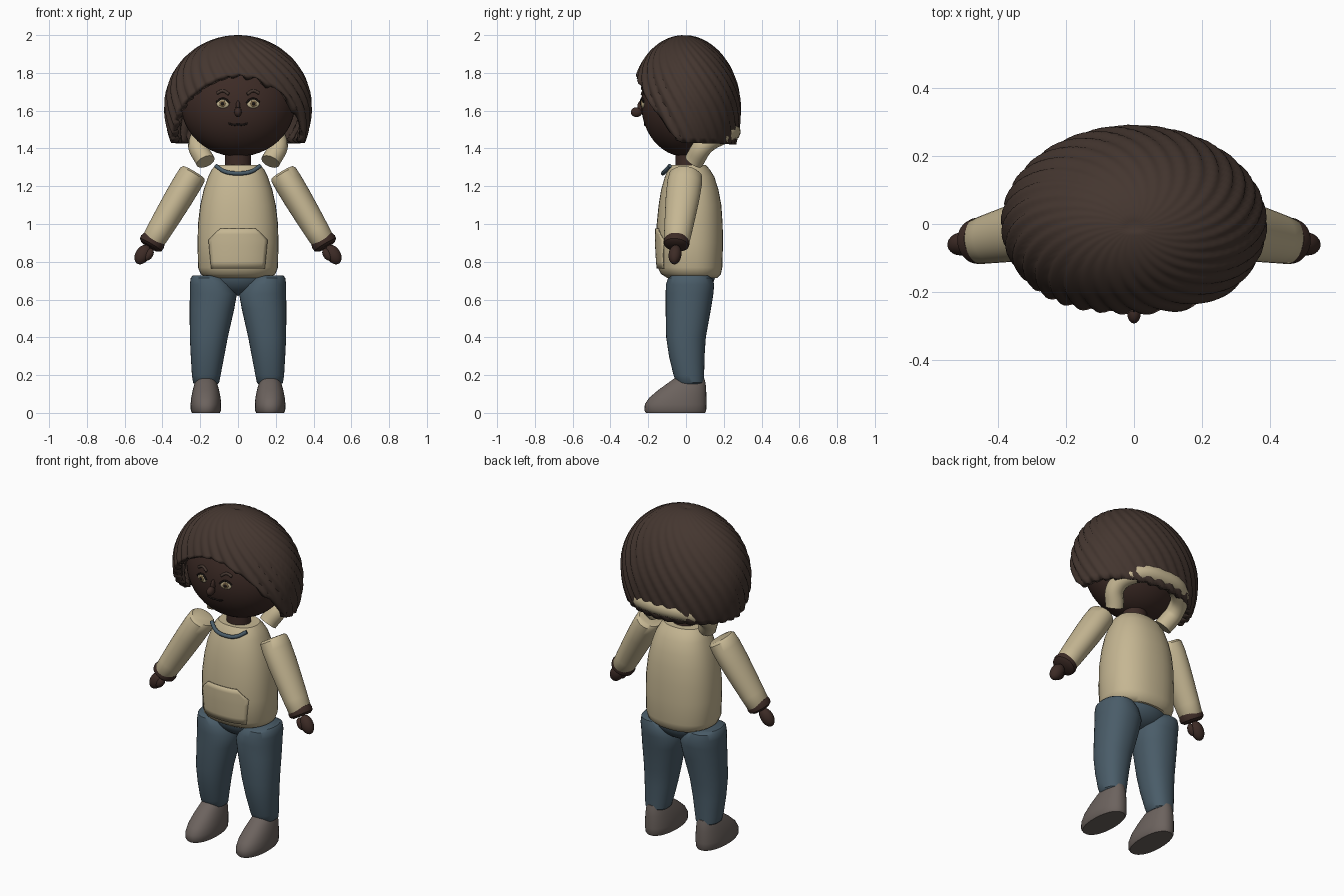
import bpy, bmesh, math
from mathutils import Vector, Matrix

if "Cube" in bpy.data.objects:
    bpy.data.objects.remove(bpy.data.objects["Cube"])


def material(name, rgb):
    m = bpy.data.materials.new(name)
    m.diffuse_color = (*rgb, 1)
    m.use_nodes = True
    m.node_tree.nodes["Principled BSDF"].inputs["Base Color"].default_value = m.diffuse_color
    return m


HAIR = material("dark brown hair", (.058, .037, .029))
SKIN = material("deep brown skin", (.046, .024, .019))
CREAM = material("cream fabric", (.56, .47, .29))
DENIM = material("slate blue denim", (.068, .108, .140))
SHOE = material("grey shoe", (.150, .124, .112))
BLACK = material("near black", (.012, .008, .007))
IRIS = material("hazel iris", (.16, .11, .05))


def finish(name, bm, mat, angle=40):
    bmesh.ops.recalc_face_normals(bm, faces=bm.faces)
    me = bpy.data.meshes.new(name)
    bm.to_mesh(me)
    bm.free()
    me.materials.append(mat)
    ob = bpy.data.objects.new(name, me)
    bpy.context.collection.objects.link(ob)
    bpy.ops.object.select_all(action='DESELECT')
    ob.select_set(True)
    bpy.context.view_layer.objects.active = ob
    bpy.ops.object.shade_smooth_by_angle(angle=math.radians(angle))
    return ob


def spow(v, p):
    return math.copysign(abs(v) ** p, v)


def loft(name, rings, mat, power=2.0, matrix=None, n=36):
    """Stack of rounded rings (z, x min, x max, y min, y max), capped."""
    bm = bmesh.new()
    loops = []
    for z, x0, x1, y0, y1 in rings:
        loop = []
        for i in range(n):
            a = math.tau * i / n
            loop.append(bm.verts.new((
                (x0 + x1) / 2 + (x1 - x0) / 2 * spow(math.cos(a), 2 / power),
                (y0 + y1) / 2 + (y1 - y0) / 2 * spow(math.sin(a), 2 / power), z)))
        loops.append(loop)
    for a, b in zip(loops, loops[1:]):
        for i in range(n):
            bm.faces.new((a[i], a[(i + 1) % n], b[(i + 1) % n], b[i]))
    bm.faces.new(loops[0])
    bm.faces.new(loops[-1])
    if matrix:
        bm.transform(matrix)
    return finish(name, bm, mat)


def ball(name, center, radii, mat, rot=None, seg=32):
    bm = bmesh.new()
    bmesh.ops.create_uvsphere(bm, u_segments=seg, v_segments=seg // 2, radius=1)
    bm.transform(Matrix.Translation(center) @ (rot or Matrix()) @ Matrix.Diagonal((*radii, 1)))
    return finish(name, bm, mat)


def tube(name, points, radius, mat):
    cu = bpy.data.curves.new(name, 'CURVE')
    cu.dimensions = '3D'
    cu.bevel_depth = radius
    cu.bevel_resolution = 4
    cu.use_fill_caps = True
    sp = cu.splines.new('BEZIER')
    sp.bezier_points.add(len(points) - 1)
    for bp, p in zip(sp.bezier_points, points):
        bp.co = p
        bp.handle_left_type = bp.handle_right_type = 'AUTO'
    ob = bpy.data.objects.new(name, cu)
    cu.materials.append(mat)
    bpy.context.collection.objects.link(ob)
    return ob


def lerp_table(table, t):
    for (a, u), (b, v) in zip(table, table[1:]):
        if t <= b:
            return u + (v - u) * max(0, t - a) / (b - a)
    return table[-1][1]


# torso (hooded top)
TORSO = [(.715, .165, -.10, .165), (.735, .198, -.132, .185), (.77, .212, -.15, .192),
         (.90, .214, -.157, .196), (1.0, .212, -.155, .194), (1.1, .2, -.145, .187),
         (1.18, .182, -.132, .172), (1.25, .158, -.112, .15), (1.29, .138, -.095, .125),
         (1.312, .118, -.08, .105)]
loft("torso", [(z, -r, r, a, b) for z, r, a, b in TORSO], CREAM, 2.3)


def torso_front(x, z):
    r = lerp_table([(t[0], t[1]) for t in TORSO], z)
    a = lerp_table([(t[0], t[2]) for t in TORSO], z)
    b = lerp_table([(t[0], t[3]) for t in TORSO], z)
    return (a + b) / 2 - (b - a) / 2 * max(0, 1 - abs(x / r) ** 2.3) ** (1 / 2.3)


# front pocket, a thin panel following the torso
bm = bmesh.new()
rows = []
for z in (.765, .80, .84, .88, .915, .945, .975):
    w = lerp_table([(.76, .14), (.915, .155), (.975, .095)], z)
    rows.append([bm.verts.new((w * (i / 8 - 1), torso_front(w * (i / 8 - 1), z) - .004, z))
                 for i in range(17)])
for a, b in zip(rows, rows[1:]):
    for i in range(16):
        bm.faces.new((a[i], a[i + 1], b[i + 1], b[i]))
pocket = finish("pocket", bm, CREAM)
mod = pocket.modifiers.new("thickness", 'SOLIDIFY')
mod.thickness = .007
mod.offset = 0

# neck, neck cord and hood roll behind the head
loft("neck", [(z, -.07, .07, -.055, .07) for z in (1.28, 1.35, 1.45)], SKIN)
tube("neck_cord", [(-.118, -.085, 1.308), (-.07, -.112, 1.278), (0, -.122, 1.268),
                   (.07, -.112, 1.278), (.118, -.085, 1.308)], .011, DENIM)
tube("hood", [(-.172, .04, 1.33), (-.212, .10, 1.42), (-.16, .195, 1.475), (0, .238, 1.49),
              (.16, .195, 1.475), (.212, .10, 1.42), (.172, .04, 1.33)], .052, CREAM)

# head
ball("head", (0, -.005, 1.635), (.302, .232, .278), SKIN, seg=48)


def face_y(x, z):
    return -.005 - .232 * math.sqrt(max(0, 1 - (x / .302) ** 2 - ((z - 1.635) / .278) ** 2))


# nose and mouth
ball("nose", (0, -.262, 1.592), (.02, .03, .026), SKIN)
ball("nose_bridge", (0, -.238, 1.618), (.012, .02, .035), SKIN)
tube("mouth", [(x, face_y(x, z), z) for x, z in
               ((-.05, 1.532), (-.02, 1.525), (0, 1.527), (.02, 1.525), (.05, 1.532))], .005, BLACK)

# eyes and eyebrows
for s, side in ((-1, "left"), (1, "right")):
    x, z = s * .08, 1.637
    y = face_y(x, z)
    turn = Matrix.Rotation(s * .2, 4, 'Z')
    out = Vector((s * .2, -.98, 0))
    c = Vector((x, y, z))
    ball(side + "_eye_white", c, (.034, .010, .024), CREAM, turn)
    ball(side + "_iris", c + out * .007, (.018, .006, .018), IRIS, turn, 24)
    ball(side + "_pupil", c + out * .011, (.010, .004, .010), BLACK, turn, 16)
    tube(side + "_upper_lid", [(s * u, face_y(u, v) - .006, v) for u, v in
                               ((.045, 1.64), (.065, 1.66), (.085, 1.664), (.115, 1.645))], .005, BLACK)
    tube(side + "_eyebrow", [(s * u, face_y(u, v) - .002, v) for u, v in
                             ((.048, 1.687), (.08, 1.705), (.112, 1.692))], .008, HAIR)

# hair: swirled, ridged shell with a hem that opens over the face
HEM = [(0, 1.79), (15, 1.775), (30, 1.73), (45, 1.66), (58, 1.58), (70, 1.49), (84, 1.43), (180, 1.42)]
LOBES, SEG, RINGS = 30, 240, 28
bm = bmesh.new()
pole = bm.verts.new((0, -.01, 1.992))
loops = []
for j in range(1, RINGS + 1):
    loop = []
    for i in range(SEG):
        phi = math.tau * i / SEG                      # measured from the front
        c = (lerp_table(HEM, math.degrees(min(phi, math.tau - phi))) - 1.62)
        th = math.acos(c / (.38 if c > 0 else .45)) * j / RINGS
        ridge = 1 - .045 * (1 - abs(math.sin(LOBES / 2 * (phi - .75 * th))))
        r = math.sin(th) * ridge
        h = math.cos(th)
        loop.append(bm.verts.new((.392 * r * math.sin(phi), -.292 * r * math.cos(phi) - .01 * h,
                                  1.62 + h * (.38 if h > 0 else .45))))
    loops.append(loop)
for i in range(SEG):
    k = (i + 1) % SEG
    bm.faces.new((pole, loops[0][i], loops[0][k]))
    for a, b in zip(loops, loops[1:]):
        bm.faces.new((a[i], b[i], b[k], a[k]))
hair = finish("hair", bm, HAIR, 50)
mod = hair.modifiers.new("thickness", 'SOLIDIFY')
mod.thickness = .035
mod.offset = -1

# pelvis
ball("pelvis", (0, .03, .735), (.18, .125, .115), DENIM)


def mirrored(rings, s):
    return [(z, min(s * a, s * b), max(s * a, s * b), c, d) for z, a, b, c, d in rings]


LEG = [(.727, .085, .24, -.075, .115), (.715, .062, .25, -.095, .138), (.68, .03, .255, -.106, .149),
       (.63, .006, .255, -.108, .145), (.55, .02, .256, -.108, .132), (.40, .054, .255, -.105, .105),
       (.30, .073, .25, -.09, .098), (.20, .092, .244, -.066, .096), (.16, .10, .238, -.052, .095),
       (.153, .108, .23, -.045, .088)]
FOOT = [(0, .097, .243, -.212, .1), (.012, .09, .25, -.22, .107), (.045, .089, .251, -.218, .108),
        (.08, .092, .248, -.195, .108), (.12, .10, .24, -.148, .107), (.155, .11, .23, -.1, .104),
        (.18, .12, .22, -.065, .098), (.197, .14, .2, -.03, .07)]
ARM = [(0, .066, .07), (.012, .074, .086), (.06, .076, .092), (.15, .075, .09), (.26, .071, .082),
       (.36, .066, .074), (.425, .062, .068), (.437, .056, .06)]

for s, side in ((-1, "left"), (1, "right")):
    # legs and shoes
    loft(side + "_leg", mirrored(LEG, s), DENIM, 2.2)
    loft(side + "_shoe", mirrored(FOOT, s), SHOE, 2.2)
    # sleeve, built along its own axis
    top, wrist = Vector((s * .235, 0, 1.272)), Vector((s * .455, -.05, .902))
    axis = (wrist - top).normalized()
    ya = (Vector((0, 1, 0)) - axis * axis.y).normalized()
    xa = ya.cross(axis)
    basis = Matrix((xa, ya, axis)).transposed().to_4x4()
    at = Matrix.Translation(top) @ basis
    loft(side + "_sleeve", [(t, -a, a, -b, b) for t, a, b in ARM], CREAM, 2.0, at)
    # cuff
    loft(side + "_cuff", [(t, -a, a, -a, a) for t, a in
                          ((.405, .05), (.412, .064), (.43, .069), (.448, .066), (.46, .05))],
         SKIN, 2.0, at)
    # hand and thumb
    ball(side + "_hand", (s * .505, -.058, .838), (.038, .034, .056), SKIN, basis)
    ball(side + "_thumb", (s * .472, -.07, .838), (.022, .022, .036), SKIN, basis, 20)
